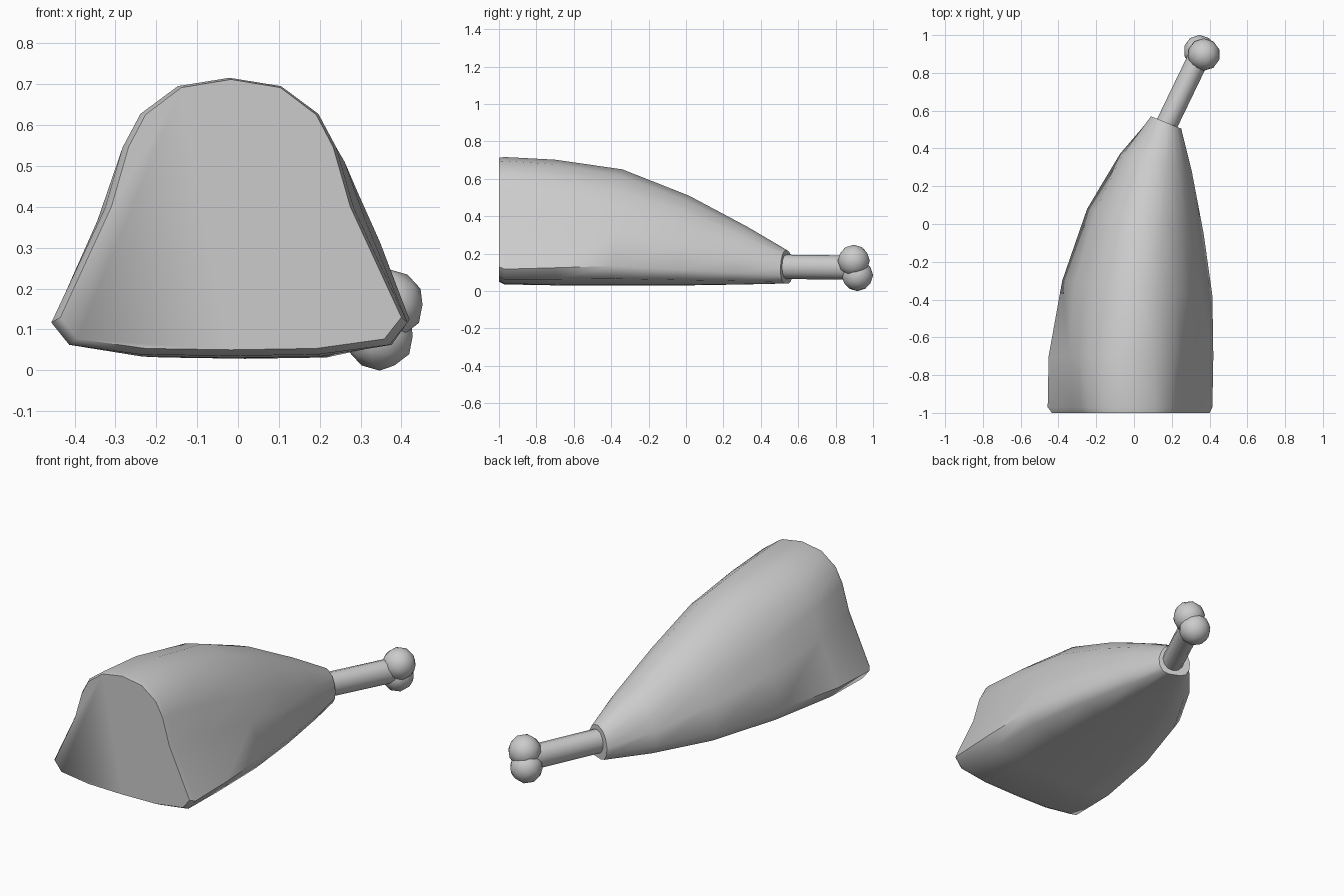
import bpy, bmesh
from mathutils import Vector, Matrix

if "Cube" in bpy.data.objects:
    bpy.data.objects.remove(bpy.data.objects["Cube"])

# Half profiles (x -1..0, z 0..1), top to bottom: cut face, mid body, narrow end
CUT = [(0, 1), (-.29, .97), (-.5, .87), (-.6, .75), (-.7, .53), (-1, .12), (-.9, .04), (-.5, .005), (0, 0)]
MID = [(0, 1), (-.28, .95), (-.52, .82), (-.69, .66), (-.83, .46), (-1, .17), (-.9, .06), (-.5, .005), (0, 0)]
END = [(0, 1), (-.35, .96), (-.65, .87), (-.87, .7), (-1, .48), (-.95, .24), (-.72, .06), (-.35, 0), (0, 0)]

# Stations: left x,y / right x,y / bottom z, top z / weight of CUT, weight of END
STATIONS = [
    (-.435, -1.0, .40, -1.0, .05, .712, 1, 0),
    (-.457, -.97, .415, -.97, .035, .716, 1, 0),
    (-.452, -.70, .42, -.70, .03, .702, .6, 0),
    (-.38, -.30, .415, -.38, .028, .65, 0, 0),
    (-.25, .08, .37, -.05, .03, .51, 0, .1),
    (-.08, .37, .31, .28, .035, .345, 0, .45),
    (.09, .57, .25, .505, .04, .22, 0, 1),
]


def finish(name, bm, angle):
    bmesh.ops.recalc_face_normals(bm, faces=bm.faces[:])
    me = bpy.data.meshes.new(name)
    bm.to_mesh(me)
    bm.free()
    ob = bpy.data.objects.new(name, me)
    bpy.context.collection.objects.link(ob)
    bpy.ops.object.select_all(action='DESELECT')
    ob.select_set(True)
    bpy.context.view_layer.objects.active = ob
    bpy.ops.object.shade_smooth_by_angle(angle=angle)
    return ob


def loft(bm, rings):
    loops = [[bm.verts.new(p) for p in r] for r in rings]
    n = len(loops[0])
    for a, b in zip(loops, loops[1:]):
        for i in range(n):
            j = (i + 1) % n
            bm.faces.new((a[i], a[j], b[j], b[i]))
    bm.faces.new(loops[0])
    bm.faces.new(loops[-1])


# Meat: lofted sections blending from the cut face to the narrow end
rings = []
for lx, ly, rx, ry, z0, z1, wc, we in STATIONS:
    half = []
    for c, m, e in zip(CUT, MID, END):
        half.append([c[k] * wc + e[k] * we + m[k] * (1 - wc - we) for k in (0, 1)])
    full = half + [(-x, z) for x, z in reversed(half[1:-1])]
    ring = []
    for x, z in full:
        t = (x + 1) / 2
        ring.append((lx + (rx - lx) * t, ly + (ry - ly) * t, z0 + (z1 - z0) * z))
    rings.append(ring)
bm = bmesh.new()
loft(bm, rings)
finish("meat", bm, .9)

# Bone shaft: slightly flattened cylinder along the leg axis
start, end = Vector((.14, .46, .13)), Vector((.345, .885, .125))
axis = end - start
bm = bmesh.new()
bmesh.ops.create_cone(bm, cap_ends=True, segments=12, radius1=.058, radius2=.058, depth=axis.length)
mat = Matrix.Translation((start + end) / 2) @ axis.to_track_quat('Z', 'Y').to_matrix().to_4x4()
bmesh.ops.transform(bm, matrix=mat, verts=bm.verts[:])
for v in bm.verts:
    v.co.z = .13 + (v.co.z - .13) * 1.12
finish("bone_shaft", bm, .9)

# Bone knuckles: two overlapping knobs
for name, pos, r in (("upper_knuckle", (.37, .897, .161), .086),
                     ("lower_knuckle", (.347, .916, .084), .085)):
    bm = bmesh.new()
    bmesh.ops.create_icosphere(bm, subdivisions=2, radius=r, matrix=Matrix.Translation(pos))
    finish(name, bm, .9)
